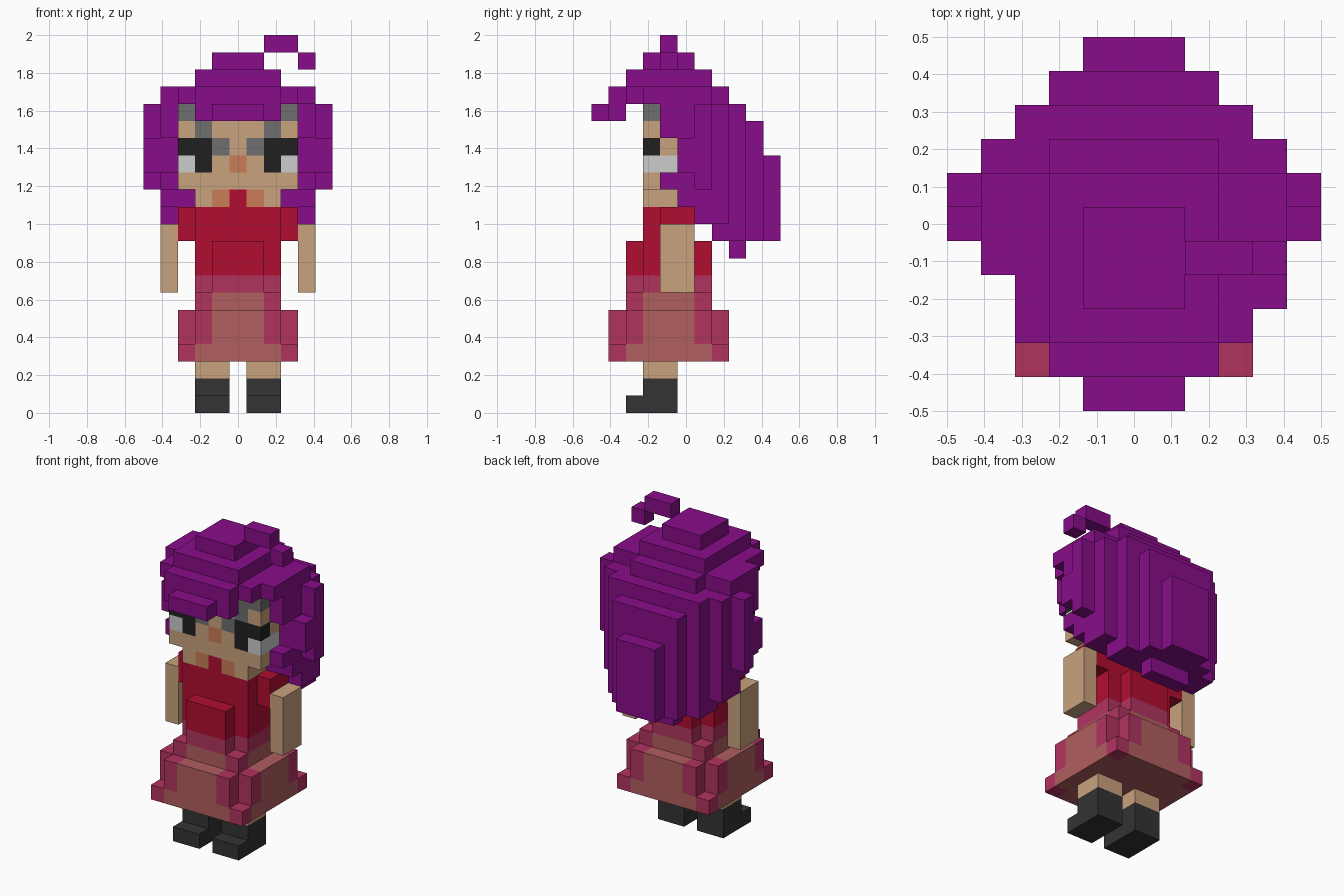
import bpy, bmesh

if "Cube" in bpy.data.objects:
    bpy.data.objects.remove(bpy.data.objects["Cube"])

U = 1 / 11  # cube size: the figure is 11 x 11 x 22 cubes


def material(name, r, g, b):
    lin = [(c / 255 / 12.92 if c < 11 else ((c / 255 + 0.055) / 1.055) ** 2.4) for c in (r, g, b)]
    m = bpy.data.materials.new(name)
    m.diffuse_color = (*lin, 1)
    m.use_nodes = True
    m.node_tree.nodes["Principled BSDF"].inputs["Base Color"].default_value = m.diffuse_color
    return m


MATS = {
    'h': material("purple hair", 137, 13, 138),
    's': material("skin", 201, 162, 125),
    'r': material("red", 177, 13, 49),
    'p': material("pink", 177, 51, 95),
    'o': material("rose", 177, 94, 95),
    'd': material("dark grey", 51, 51, 51),
    'b': material("black", 32, 32, 32),
    'l': material("light grey", 204, 204, 204),
    'g': material("mid grey", 110, 110, 110),
    'n': material("peach", 202, 125, 87),
}
KEYS = list(MATS)
cells = {}  # (i, j, k) -> (part, colour)


def fill(part, col, x, y, z):
    """Fill a block of cubes; col is a key or a rule of (i, j, k)."""
    for i in range(*x):
        for j in range(*y):
            for k in range(*z):
                cells[i, j, k] = (part, col(i, j, k) if callable(col) else col)


def wide(part, col, half, y, z):
    """Block centred on x = 0; half is the number of cubes each side of the middle one."""
    fill(part, col, (5 - half, 6 + half), y, z)


# shoes and legs
for x in ((3, 5), (6, 8)):
    fill("shoes", 'd', x, (3, 5), (0, 2))
    fill("shoes", 'd', x, (2, 3), (0, 1))
    fill("legs", 's', x, (3, 5), (2, 3))


# skirt and dress: rose panels in the middle of each side, pink corners, red top
def cloth(i, j, k):
    if k > 7:
        return 'r'
    inner = min(abs(i - 5), abs(j - 4))
    return 'o' if inner <= (2 if k == 3 else 1) and k < 7 else 'p'


wide("skirt", cloth, 3, (1, 8), (3, 4))
wide("skirt", cloth, 3, (2, 7), (4, 6))
wide("skirt", cloth, 2, (1, 8), (4, 6))
wide("skirt", cloth, 2, (2, 7), (6, 7))
wide("dress", cloth, 2, (3, 6), (7, 10))
wide("dress", cloth, 1, (2, 7), (7, 10))
wide("dress", cloth, 3, (4, 6), (10, 12))
wide("dress", cloth, 2, (3, 6), (10, 12))

# arms
for i in (1, 9):
    fill("arms", 's', (i, i + 1), (4, 6), (7, 11))

# hair: layers of (half width, y start, y end)
layers = [
    ((9, 10), [(1, 8, 9)]),
    ((10, 11), [(3, 7, 9), (2, 7, 10), (1, 7, 11)]),
    ((11, 12), [(4, 6, 8), (3, 6, 9), (2, 6, 10), (1, 6, 11)]),
    ((12, 13), [(4, 5, 8), (3, 5, 9), (2, 5, 10), (1, 5, 11)]),
    ((13, 14), [(4, 4, 8)]),
    ((16, 18), [(4, 4, 8)]),
    ((13, 18), [(5, 6, 7), (4, 5, 8), (3, 5, 9)]),
    ((14, 16), [(5, 5, 6)]),
    ((13, 17), [(2, 5, 10)]),
    ((13, 15), [(1, 5, 11)]),
    ((17, 18), [(2, 1, 2), (1, 0, 1)]),
    ((18, 19), [(4, 4, 7), (3, 2, 7), (2, 1, 8)]),
    ((19, 20), [(2, 2, 7)]),
    ((20, 21), [(1, 3, 6)]),
]
for z, rows in layers:
    for half, y0, y1 in rows:
        wide("hair", 'h', half, (y0, y1), z)
fill("hair", 'h', (9, 10), (3, 4), (18, 19))

# curl on top
fill("hair_curl", 'h', (7, 9), (4, 5), (21, 22))
fill("hair_curl", 'h', (9, 10), (4, 5), (20, 21))

# head, with the face colours row by row from the chin up
face = {12: " snrns ", 13: "sssssss", 14: "lbsnsbl", 15: "bbgsgbb",
        16: "sgsssgs", 17: "ggsssgg"}
for k, row in face.items():
    for n, c in enumerate(row):
        if c != ' ':
            fill("head", 's', (n + 2, n + 3), (4, 5), (k, k + 1))
            fill("head", c, (n + 2, n + 3), (3, 4), (k, k + 1))
for i in (2, 8):
    fill("head", 'l', (i, i + 1), (4, 5), (14, 15))

# outer cube faces: neighbour direction and corner order
SIDES = {
    (1, 0, 0): ((1, 0, 0), (1, 1, 0), (1, 1, 1), (1, 0, 1)),
    (-1, 0, 0): ((0, 0, 0), (0, 0, 1), (0, 1, 1), (0, 1, 0)),
    (0, 1, 0): ((0, 1, 0), (0, 1, 1), (1, 1, 1), (1, 1, 0)),
    (0, -1, 0): ((0, 0, 0), (1, 0, 0), (1, 0, 1), (0, 0, 1)),
    (0, 0, 1): ((0, 0, 1), (1, 0, 1), (1, 1, 1), (0, 1, 1)),
    (0, 0, -1): ((0, 0, 0), (0, 1, 0), (1, 1, 0), (1, 0, 0)),
}

# one mesh per part, skinned only where a cube meets open air
for part in sorted({p for p, _ in cells.values()}):
    bm = bmesh.new()
    used = [c for c in KEYS if (part, c) in cells.values()]
    for (i, j, k), (p, c) in cells.items():
        if p != part:
            continue
        for (a, b, d), corners in SIDES.items():
            if (i + a, j + b, k + d) in cells:
                continue
            f = bm.faces.new([bm.verts.new(((i + x) * U - 0.5, (j + y) * U - 0.5, (k + z) * U))
                              for x, y, z in corners])
            f.material_index = used.index(c)
    bmesh.ops.remove_doubles(bm, verts=bm.verts[:], dist=1e-4)
    me = bpy.data.meshes.new(part)
    bm.to_mesh(me)
    bm.free()
    for c in used:
        me.materials.append(MATS[c])
    bpy.context.collection.objects.link(bpy.data.objects.new(part, me))
